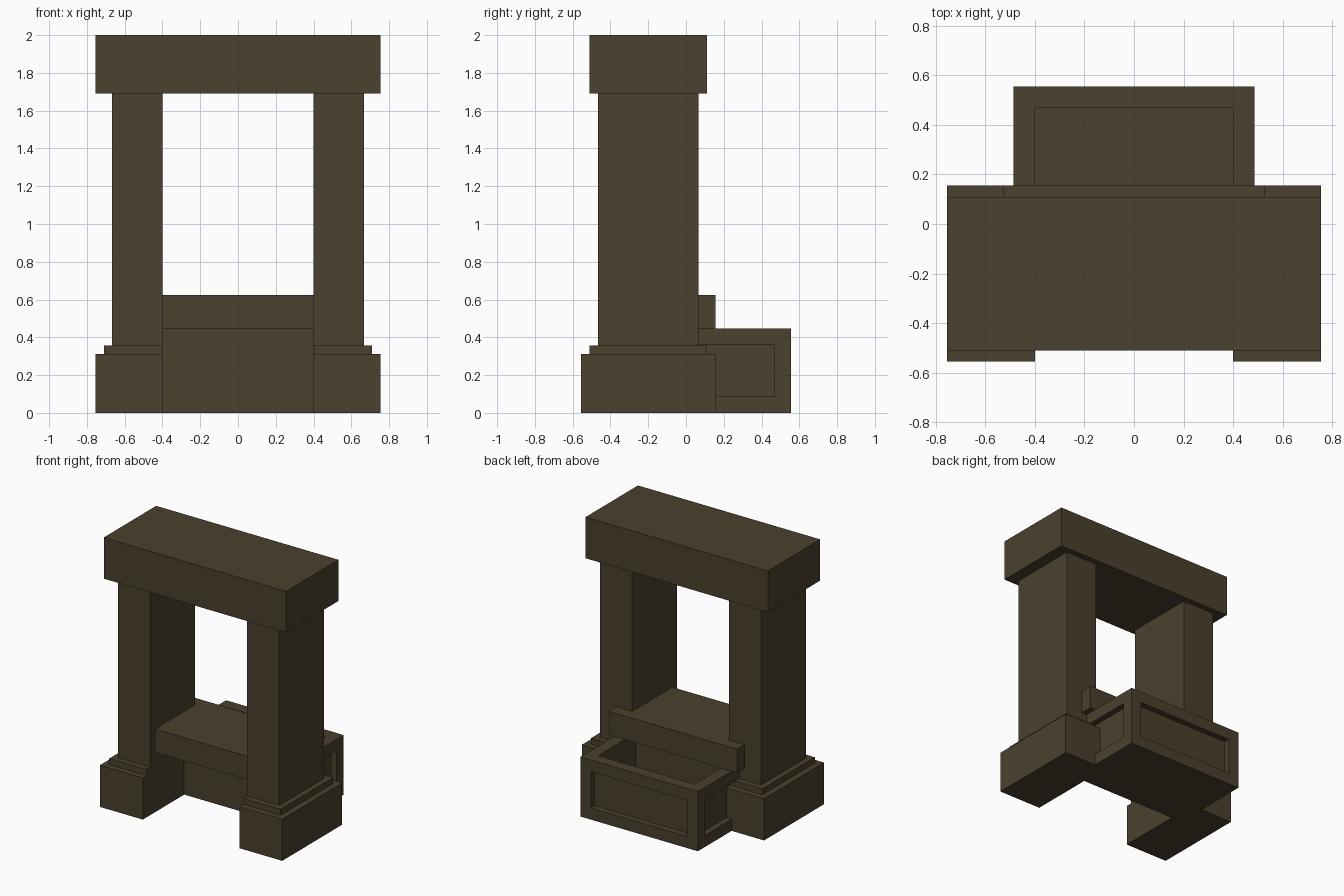
import bpy, bmesh
from mathutils import Vector

if "Cube" in bpy.data.objects:
    bpy.data.objects.remove(bpy.data.objects["Cube"])

stone = bpy.data.materials.new("dark_olive_stone")
stone.diffuse_color = (0.069, 0.052, 0.026, 1.0)
stone.use_nodes = True
stone.node_tree.nodes["Principled BSDF"].inputs["Base Color"].default_value = stone.diffuse_color


def finish(name, bm):
    bmesh.ops.recalc_face_normals(bm, faces=bm.faces)
    mesh = bpy.data.meshes.new(name)
    bm.to_mesh(mesh)
    bm.free()
    mesh.materials.append(stone)
    obj = bpy.data.objects.new(name, mesh)
    bpy.context.collection.objects.link(obj)
    return obj


def block_mesh(x0, x1, y0, y1, z0, z1):
    bm = bmesh.new()
    bmesh.ops.create_cube(bm, size=1)
    bmesh.ops.scale(bm, vec=(x1 - x0, y1 - y0, z1 - z0), verts=bm.verts)
    bmesh.ops.translate(bm, vec=((x0 + x1) / 2, (y0 + y1) / 2, (z0 + z1) / 2), verts=bm.verts)
    return bm


def block(name, *bounds):
    return finish(name, block_mesh(*bounds))


# Stepped pillars on both sides
for side, s in (("left", -1), ("right", 1)):
    for part, outer, y0, y1, z0, z1 in (
        ("pillar_base", 0.755, -0.555, 0.155, 0, 0.312),
        ("pillar_step", 0.71, -0.51, 0.11, 0.312, 0.357),
        ("pillar_shaft", 0.667, -0.465, 0.065, 0.357, 1.692),
    ):
        xs = sorted((s * 0.40, s * outer))
        block(f"{side}_{part}", xs[0], xs[1], y0, y1, z0, z1)

# Lintel across the top
block("lintel", -0.755, 0.755, -0.51, 0.11, 1.692, 2.0)

# Sill slab between the pillars, extruded from a T-shaped outline
bm = bmesh.new()
half = [(0.40, -0.41), (0.40, 0.065), (0.53, 0.065), (0.53, 0.155)]
outline = half + [(-x, y) for x, y in reversed(half)]
face = bm.faces.new([bm.verts.new((x, y, 0.447)) for x, y in outline])
top = bmesh.ops.extrude_face_region(bm, geom=[face])["geom"]
bmesh.ops.translate(bm, vec=(0, 0, 0.176),
                    verts=[v for v in top if isinstance(v, bmesh.types.BMVert)])
finish("sill", bm)

# Open trough with recessed panels on its sides and back
bm = block_mesh(-0.487, 0.487, -0.065, 0.555, 0, 0.446)
bm.normal_update()
panels = [f for f in bm.faces if abs(f.normal.x) > 0.9 or f.normal.y > 0.9]
rim = [f for f in bm.faces if f.normal.z > 0.9]
for faces, depth in ((panels, 0.045), (rim, 0.356)):
    bmesh.ops.inset_individual(bm, faces=faces, thickness=0.087, use_even_offset=True)
    for f in faces:
        # Sink the inset face behind straight walls
        n = Vector(f.normal)
        new = bmesh.ops.extrude_discrete_faces(bm, faces=[f])["faces"][0]
        bmesh.ops.translate(bm, vec=-n * depth, verts=new.verts)
finish("trough", bm)
